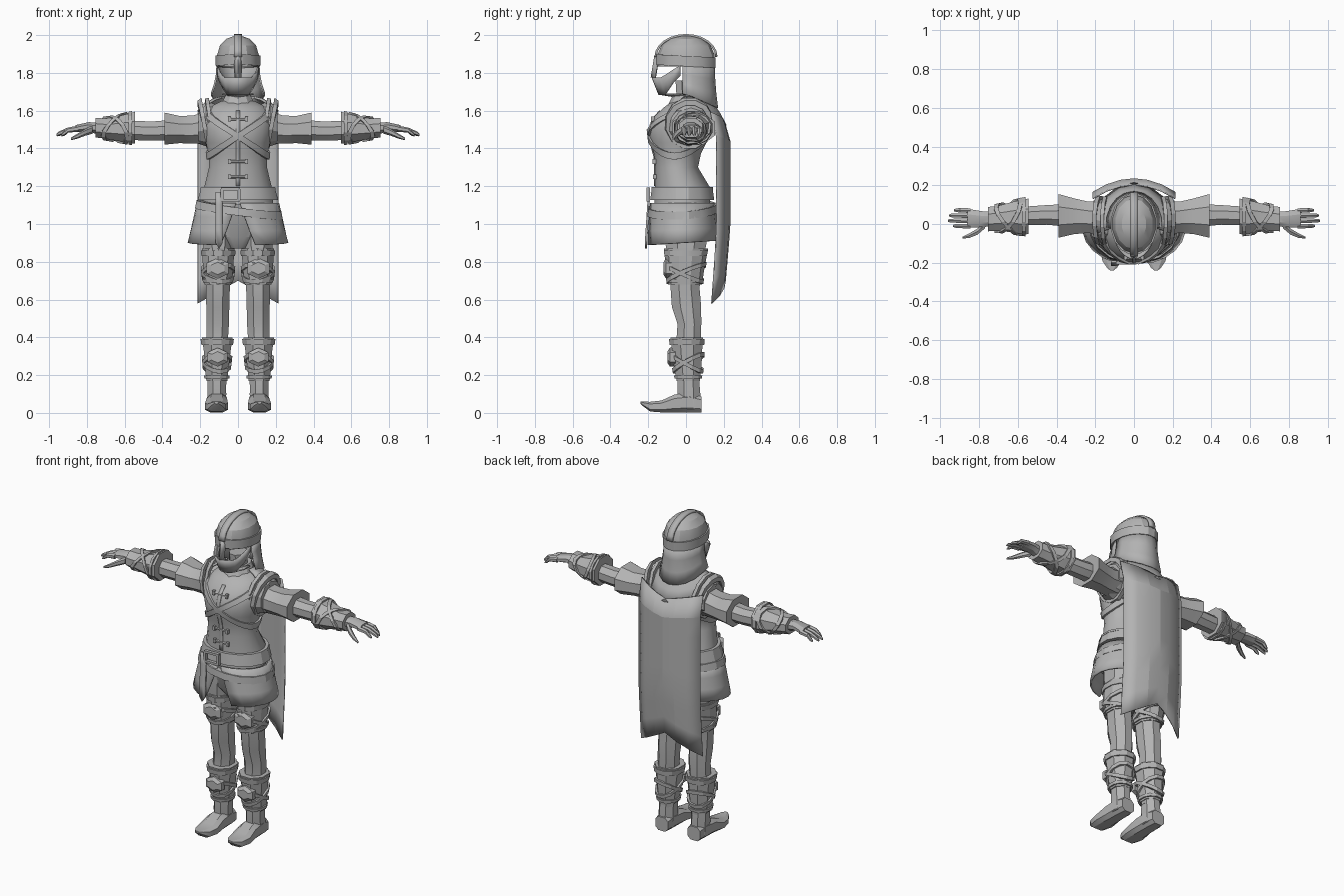
import bpy, bmesh, math
from math import sin, cos, pi

grey = bpy.data.materials.new("plain grey")
grey.diffuse_color = (0.45, 0.45, 0.45, 1)


def make(name, verts, faces, mirror=False, angle=25, thick=0):
    me = bpy.data.meshes.new(name)
    me.from_pydata(verts, [], faces)
    bm = bmesh.new()
    bm.from_mesh(me)
    bmesh.ops.recalc_face_normals(bm, faces=bm.faces)
    bm.to_mesh(me)
    bm.free()
    me.materials.append(grey)
    me.shade_smooth()
    me.set_sharp_from_angle(angle=math.radians(angle))
    ob = bpy.data.objects.new(name, me)
    bpy.context.collection.objects.link(ob)
    if thick:
        m = ob.modifiers.new("thickness", 'SOLIDIFY')
        m.thickness, m.offset = thick, 0
    if mirror:
        ob.modifiers.new("mirror", 'MIRROR').use_mirror_merge = False
    return ob


def place(axis, t, a, b):
    return {'x': (t, a, b), 'y': (a, t, b), 'z': (a, b, t)}[axis]


def power(c, p):
    return math.copysign(abs(c) ** (2 / p), c)


# Profile rows: position along axis, centre a, centre b, radius a, radius b
def loft(name, axis, rows, n=8, p=2, **kw):
    verts, faces = [], []
    for t, a, b, ra, rb in rows:
        for i in range(n):
            w = 2 * pi * (i + 0.5) / n
            verts.append(place(axis, t, a + ra * power(cos(w), p), b + rb * power(sin(w), p)))
    for k in range(len(rows) - 1):
        for i in range(n):
            j = (i + 1) % n
            faces.append((k * n + i, k * n + j, k * n + n + j, k * n + n + i))
    faces += [tuple(range(n)), tuple(range(len(verts) - n, len(verts)))]
    return make(name, verts, faces, **kw)


def sample(rows, t):
    if t <= rows[0][0]:
        return rows[0][1:]
    for r, s in zip(rows, rows[1:]):
        if t <= s[0]:
            f = (t - r[0]) / (s[0] - r[0])
            return [x + (y - x) * f for x, y in zip(r[1:], s[1:])]
    return rows[-1][1:]


# Strap that hugs a lofted profile; ta and tb tilt it
def band(name, axis, rows, t0, width, gap=0.012, ta=0, tb=0, n=16, **kw):
    verts, faces = [], []
    for i in range(n):
        w = 2 * pi * (i + 0.5) / n
        mid = t0 + ta * cos(w) + tb * sin(w)
        for d, g in ((-1, -0.015), (-1, gap), (1, gap), (1, -0.015)):
            t = mid + d * width / 2
            a, b, ra, rb = sample(rows, t)
            verts.append(place(axis, t, a + (ra + g) * cos(w), b + (rb + g) * sin(w)))
        j = (i + 1) % n
        for k in range(4):
            m = (k + 1) % 4
            faces.append((i * 4 + k, i * 4 + m, j * 4 + m, j * 4 + k))
    return make(name, verts, faces, **kw)


def sheet(name, fn, nu, nv, thick=0.01, **kw):
    verts = [fn(i / nu, k / nv) for k in range(nv + 1) for i in range(nu + 1)]
    faces = [(k * (nu + 1) + i, k * (nu + 1) + i + 1, (k + 1) * (nu + 1) + i + 1, (k + 1) * (nu + 1) + i)
             for k in range(nv) for i in range(nu)]
    return make(name, verts, faces, thick=thick, **kw)


def box(name, c, s, **kw):
    loft(name, 'z', [(c[2] + d * s[2] / 2, c[0], c[1], s[0] / 2, s[1] / 2) for d in (-1, 1)], n=4, p=200, **kw)


def mix(a, b, f):
    return a + (b - a) * f


# Torso, neck and pelvis
torso = [(1.1, 0, -.02, .19, .15), (1.2, 0, -.02, .18, .145), (1.3, 0, -.05, .155, .115),
         (1.37, 0, -.045, .158, .125), (1.43, 0, -.04, .172, .15), (1.5, 0, -.035, .185, .163),
         (1.57, 0, -.02, .18, .15), (1.62, 0, .0, .15, .115), (1.65, 0, .01, .09, .08)]
loft("torso", 'z', torso, n=20, angle=50)
loft("neck", 'z', [(1.6, 0, .01, .055, .06), (1.76, 0, .0, .05, .06)])
loft("collar", 'z', [(1.6, 0, .0, .115, .11), (1.66, 0, .01, .08, .09), (1.69, 0, .015, .065, .08)], n=10)
loft("pelvis", 'z', [(.87, 0, 0, .06, .08), (.93, 0, 0, .15, .12), (1.15, 0, -.015, .185, .14)], n=12)

# Crossed chest straps, waist belts and lacing
for side in (-1, 1):
    band("chest_strap", 'z', torso, 1.48, .036, .012, ta=side * .12, tb=.015, n=24)
hips = [(.9, 0, -.02, .24, .18), (1.1, 0, -.02, .212, .165), (1.2, 0, -.02, .185, .15)]
band("upper_belt", 'z', hips, 1.155, .055, .012)
band("belt_rim", 'z', hips, 1.19, .014, .014)
band("slanted_belt", 'z', hips, 1.075, .042, .018, ta=-.03, tb=.01)
for z in (1.25, 1.33, 1.555):
    _, cy, _, ry = sample(torso, z)
    y = cy - ry
    loft("toggle", 'x', [(-.045, y, z, .008, .008), (.045, y, z, .008, .008)], n=6)
    for x in (-.045, .045):
        box("toggle_end", (x, y, z), (.014, .02, .026))
sheet("jacket_placket", lambda u, v: ((u - .5) * .022, sample(torso, mix(1.2, 1.6, v))[1]
      - sample(torso, mix(1.2, 1.6, v))[3] - .001, mix(1.2, 1.6, v)), 1, 10, .006)
for x, z, sx, sz in ((-.04, 1.185, .1, .014), (-.04, 1.125, .1, .014), (-.085, 1.155, .014, .06), (.005, 1.155, .014, .06)):
    box("buckle", (x, -.2, z), (sx, .02, sz))
sheet("hanging_strap", lambda u, v: (-.1 + (u - .5) * .038, mix(-.195, -.212, v),
      mix(1.17, .9, v) - (.03 * (1 - abs(2 * u - 1)) if v == 1 else 0)), 2, 4, .012)


# Skirt split at the front
def skirt(u, v):
    gap = mix(.05, .36, v)
    w = -pi / 2 + gap + u * (2 * pi - 2 * gap)
    flare = mix(.212, .262, v)
    return flare * cos(w), -.02 + mix(.165, .188, v) * sin(w), mix(1.11, .9, v) + .012 * v * sin(w)


sheet("skirt", skirt, 20, 3, .012)


# Cape and the mantle it hangs from
def cape(u, v):
    x = 2 * u - 1
    z = mix(1.54 + .05 * abs(x), .7 - .12 * abs(x), v)
    y = .232 - .07 * x * x - .025 * max(0, v - .65) / .35 - .03 * (v == 0)
    return .213 * x, y, z


sheet("cape", cape, 6, 8, .008, angle=12)


def mantle(u, v):
    w = mix(-.35, pi + .35, u)
    s = max(0, sin(w))
    return mix(.09, .212, v) * cos(w), mix(.02, 0, v) + mix(.09, mix(.15, .21, s), v) * sin(w), \
        mix(1.67, mix(1.6, 1.52, s), v) + .015 * sin(v * pi)


sheet("mantle", mantle, 10, 3, .012)

# Helmet dome, brow band and crest
dome = [(1.835, 0, 0, .112, .15), (1.895, 0, 0, .113, .152), (1.945, 0, 0, .098, .13),
        (1.98, 0, 0, .064, .088), (1.996, 0, 0, .02, .035)]
loft("helmet_dome", 'z', dome, n=14)
band("brow_band", 'z', dome, 1.862, .055, .008, tb=-.008)
sheet("helmet_crest", lambda u, v: ((u - .5) * .04, -.161 * cos(v * pi), 1.885 + .115 * sin(v * pi)), 1, 12, .012)
sheet("nose_guard", lambda u, v: ((u - .5) * mix(.04, .03, v), mix(-.163, -.182, v) + .02 * abs(2 * u - 1),
      mix(1.89, 1.775, v)), 2, 2, .01)


# Neck guard around the back of the head
def guard(u, v):
    w = mix(-.12, pi + .12, u)
    return mix(.11, .14, v ** 2) * cos(w), .0 + mix(.148, .165, v ** 2) * sin(w), \
        mix(1.84, 1.69 - .075 * max(0, sin(w)), v)


sheet("neck_guard", guard, 10, 3, .01)


# Mask over the lower face, rising to the temples
def mask(u, v):
    e = abs(2 * u - 1)
    w = -pi / 2 + (2 * u - 1) * 1.4
    up = max(0, e - .55) / .45
    z = mix(1.685 + .1 * up, 1.775 + .065 * up, v)
    f = (z - 1.685) / .09
    return mix(.085, .11, min(1, f)) * cos(w), mix(.142, .178, min(1, f)) * sin(w), z


sheet("face_mask", mask, 12, 2, .008)
sheet("chin", lambda u, v: ((.083 - .06 * v) * cos(pi * (1 + u)), (.14 - .07 * v) * sin(pi * (1 + u)),
      1.688 - .012 * v), 8, 2, .008)

# Shoulder rings, sleeves and arms
shoulder = [(.13, .015, 1.535, .125, .13), (.2, .02, 1.535, .115, .125), (.23, .025, 1.53, .1, .1)]
loft("shoulder_pad", 'x', [(.1, .01, 1.53, .1, .1), (.17, .015, 1.53, .118, .118),
     (.21, .025, 1.52, .1, .095)], n=10, mirror=True)
band("shoulder_ring", 'x', shoulder, .18, .022, .012, tb=.025, n=12, mirror=True)
band("shoulder_inner_ring", 'x', shoulder, .145, .02, .008, tb=.02, n=12, mirror=True)
loft("sleeve", 'x', [(.17, .03, 1.51, .09, .09), (.24, .035, 1.5, .088, .08), (.31, .04, 1.5, .1, .078),
     (.39, .042, 1.505, .122, .092), (.388, .042, 1.505, .1, .075)], n=8, mirror=True)
loft("upper_arm", 'x', [(.36, .045, 1.497, .062, .058), (.45, .047, 1.492, .055, .055),
     (.56, .042, 1.495, .052, .055)], n=8, mirror=True)
bracer = [(.545, .04, 1.51, .098, .092), (.56, .038, 1.508, .1, .088), (.63, .035, 1.505, .085, .072),
          (.7, .03, 1.505, .07, .058), (.755, .025, 1.51, .068, .056)]
loft("bracer", 'x', bracer, n=8, mirror=True)
for tilt in (-1, 1):
    band("bracer_wrap", 'x', bracer, .65, .022, .008, ta=.05 * tilt, tb=.04 * tilt, n=12, mirror=True)
band("bracer_tie", 'x', bracer, .57, .018, .006, n=12, mirror=True)

# Hands with four fingers and a thumb
loft("palm", 'x', [(.74, .025, 1.505, .04, .035), (.79, .025, 1.515, .045, .026),
     (.86, .03, 1.505, .052, .02)], n=8, mirror=True)
for i, tip in enumerate((.935, .962, .955, .93)):
    y = -.012 + i * .027
    loft("finger", 'x', [(.845, y, 1.505, .014, .016), (.9, y + .002, 1.497, .013, .014),
         (tip - .012, y + .002, 1.478, .011, .011), (tip, y + .002, 1.47, .006, .006)], n=6, mirror=True)
loft("thumb", 'x', [(.77, -.005, 1.5, .02, .022), (.81, -.04, 1.485, .018, .018),
     (.85, -.06, 1.465, .014, .013), (.885, -.07, 1.45, .006, .007)], n=6, mirror=True)

# Legs
leg = [(.15, .11, .015, .052, .06), (.4, .11, .015, .062, .07), (.47, .107, .018, .064, .068),
       (.56, .107, .003, .066, .084), (.66, .106, -.005, .068, .083), (.75, .105, -.005, .077, .092),
       (.9, .103, .0, .088, .118), (1, .1, .0, .09, .12)]
loft("leg", 'z', leg, n=8, mirror=True)
thigh_guard = [(.68, .106, -.005, .074, .09), (.75, .106, -.005, .083, .1), (.87, .104, 0, .09, .117)]
loft("thigh_guard", 'z', thigh_guard, n=10, mirror=True)

# Boots with cuffs and upturned toes
cuff = [(.17, .112, .012, .06, .066), (.24, .112, .01, .068, .078), (.33, .11, .006, .077, .086),
        (.4, .11, .004, .088, .094)]
loft("boot_cuff", 'z', cuff, n=8, mirror=True)
loft("ankle", 'z', [(.02, .112, .02, .052, .06), (.1, .112, .015, .054, .066), (.2, .112, .012, .052, .06)],
     n=8, mirror=True)
loft("shoe", 'y', [(.082, .112, .045, .045, .045), (.02, .112, .055, .054, .055), (-.06, .112, .05, .057, .05),
     (-.13, .114, .034, .064, .033), (-.19, .114, .033, .052, .027), (-.225, .114, .047, .028, .014),
     (-.24, .114, .054, .01, .006)], n=8, p=3, mirror=True)

# Leg wraps, trims and hexagonal plates
for rows, low, high, mid in ((thigh_guard, .7, .845, .74), (cuff, .19, .375, .265)):
    for tilt in (-1, 1):
        band("leg_wrap", 'z', rows, mid, .022, .01, ta=.012 * tilt, tb=.045 * tilt, n=12, mirror=True)
    band("lower_trim", 'z', rows, low, .018, .007, n=12, mirror=True)
    band("upper_trim", 'z', rows, high, .03, .005, n=12, mirror=True)
for z, y, rx, rz in ((.765, -.105, .068, .055), (.295, -.085, .062, .05)):
    loft("leg_plate", 'y', [(y + .03, .108, z, rx, rz), (y, .108, z, rx, rz), (y - .014, .108, z, rx * .6, rz * .6)],
         n=6, mirror=True)
